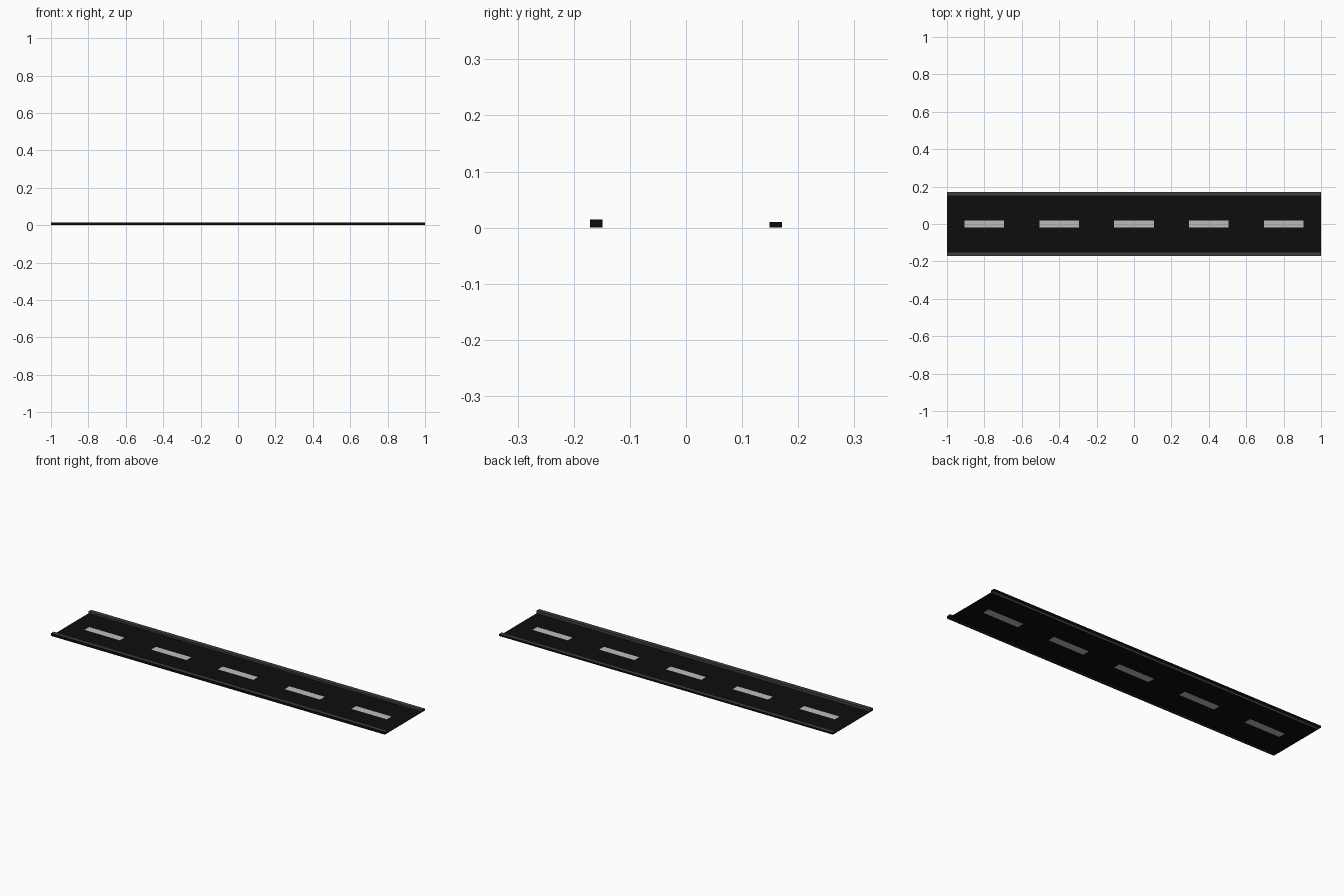
import bpy, bmesh

if "Cube" in bpy.data.objects:
    bpy.data.objects.remove(bpy.data.objects["Cube"])

HALF_L = 1.0
INNER, OUTER = 0.149, 0.1715


def material(name, v):
    m = bpy.data.materials.new(name)
    m.diffuse_color = (v, v, v, 1)
    m.use_nodes = True
    m.node_tree.nodes["Principled BSDF"].inputs["Base Color"].default_value = m.diffuse_color
    return m


asphalt = material("asphalt", 0.004)
paint = material("paint", 0.5)
kerb_grey = material("kerb_grey", 0.05)


def finish(name, bm, mats):
    me = bpy.data.meshes.new(name)
    bm.to_mesh(me)
    bm.free()
    ob = bpy.data.objects.new(name, me)
    bpy.context.collection.objects.link(ob)
    for m in mats:
        me.materials.append(m)
    return ob


# Road surface: single sheet, with the centre dashes cut in as painted faces
dashes = [-0.8 + 0.4 * i for i in range(5)]
xs = [-HALF_L]
for i, c in enumerate(dashes):
    xs += [c - 0.106, c + 0.106, c + 0.2]
xs[-1] = HALF_L
ys = [-INNER, -0.02, 0.0, 0.02, INNER]
bm = bmesh.new()
grid = [[bm.verts.new((x, y, 0)) for y in ys] for x in xs]
for i in range(len(xs) - 1):
    for j in range(len(ys) - 1):
        f = bm.faces.new((grid[i][j], grid[i + 1][j],
                          grid[i + 1][j + 1], grid[i][j + 1]))
        f.material_index = 1 if i % 3 == 1 and j in (1, 2) else 0
finish("road_surface", bm, [asphalt, paint])


# Kerbs: open-bottomed strips, dark outside and ends, grey top and inside
def kerb(name, side, height):
    bm = bmesh.new()
    bmesh.ops.create_cube(bm, size=1)
    for v in bm.verts:
        v.co.x *= 2 * HALF_L
        v.co.y = side * (INNER + OUTER) / 2 + v.co.y * (OUTER - INNER)
        v.co.z = (v.co.z + 0.5) * height
    bm.normal_update()
    bottom = [f for f in bm.faces if f.normal.z < -0.5]
    bmesh.ops.delete(bm, geom=bottom, context='FACES_ONLY')
    for f in bm.faces:
        grey = f.normal.z > 0.5 or f.normal.y * side < -0.5
        f.material_index = 1 if grey else 0
    finish(name, bm, [asphalt, kerb_grey])


kerb("front_kerb", -1, 0.0145)
kerb("back_kerb", 1, 0.0105)
